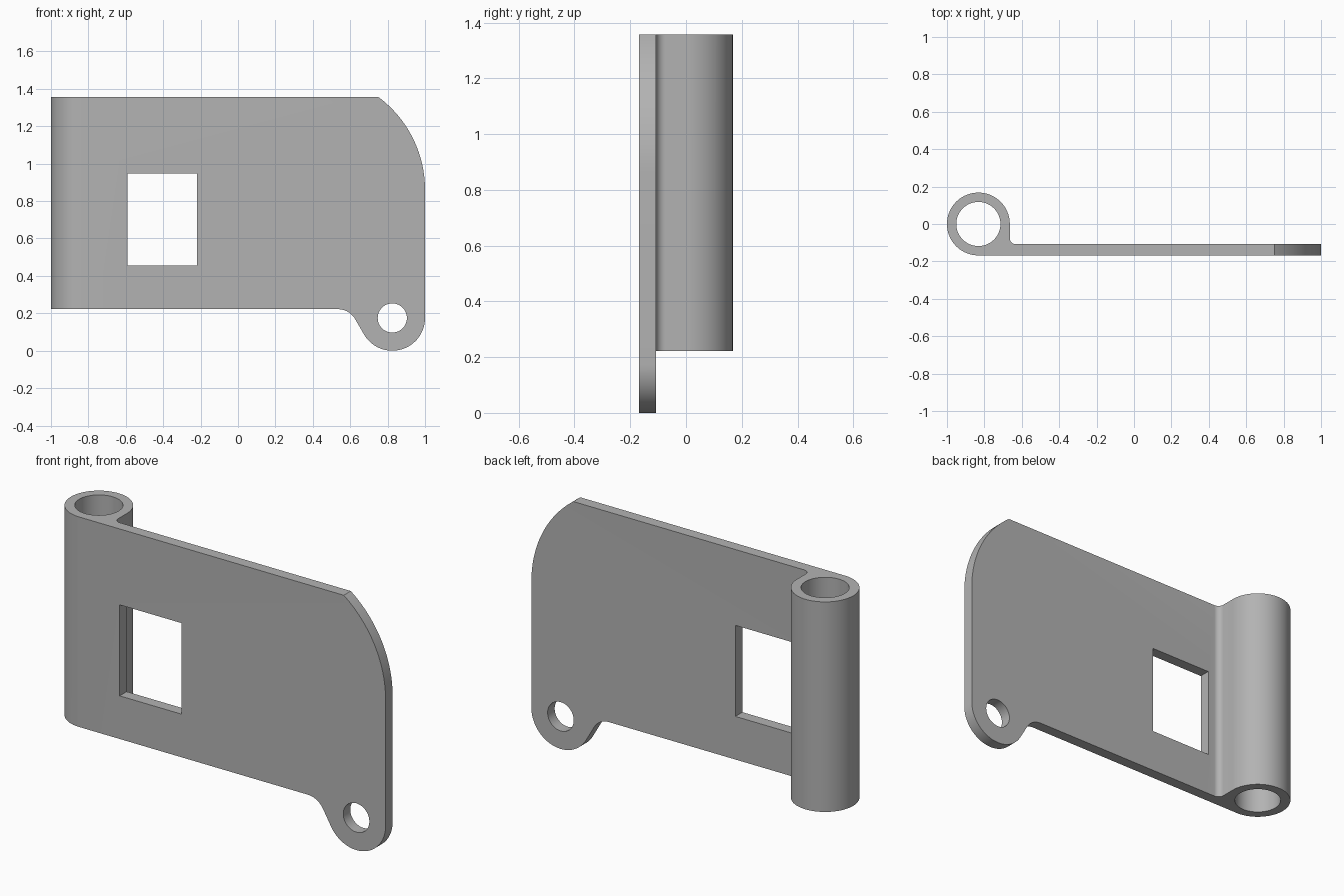
import bpy
import bmesh
from math import cos, sin, pi, radians

cube = bpy.data.objects.get("Cube")
if cube:
    bpy.data.objects.remove(cube, do_unlink=True)


def arc(cx, cy, r, start, end, steps):
    """Points on an arc, angles in degrees."""
    angles = [radians(start + (end - start) * i / steps) for i in range(steps + 1)]
    return [(cx + r * cos(a), cy + r * sin(a)) for a in angles]


def circle(cx, cy, r, steps):
    return arc(cx, cy, r, 0, 360, steps)[:-1]


def prism(name, loops, place, depth):
    """Fill an outline with holes and extrude it along depth."""
    bm = bmesh.new()
    edges = []
    for loop in loops:
        verts = [bm.verts.new(place(u, v)) for u, v in loop]
        edges += [bm.edges.new((a, b)) for a, b in zip(verts, verts[1:] + verts[:1])]
    bmesh.ops.triangle_fill(bm, edges=edges, use_beauty=True)
    out = bmesh.ops.extrude_face_region(bm, geom=bm.faces[:], use_keep_orig=True)
    moved = [g for g in out["geom"] if isinstance(g, bmesh.types.BMVert)]
    bmesh.ops.translate(bm, verts=moved, vec=depth)
    bmesh.ops.recalc_face_normals(bm, faces=bm.faces[:])
    mesh = bpy.data.meshes.new(name)
    bm.to_mesh(mesh)
    bm.free()
    obj = bpy.data.objects.new(name, mesh)
    bpy.context.collection.objects.link(obj)
    return obj


# Plan section: rolled barrel running into the flat leaf
BARREL_X, BARREL_R, LEAF_BACK, FILLET = -0.832, 0.168, -0.108, 0.033
plan = arc(BARREL_X, 0, BARREL_R, 0, 270, 60)
plan += [(1.2, -BARREL_R), (1.2, LEAF_BACK)]
plan += arc(BARREL_X + BARREL_R + FILLET, LEAF_BACK + FILLET, FILLET, 270, 180, 10)
bore = circle(BARREL_X, 0, 0.118, 64)
leaf = prism("hinge_leaf", [plan, bore], lambda u, v: (u, v, -0.2), (0, 0, 1.8))

# Front outline: rounded top corner, lug with hole, and a window
TOP, BOTTOM, LUG = 1.357, 0.222, (0.825, 0.175)
outline = [(-1.2, BOTTOM)]
outline += arc(0.535, BOTTOM - 0.105, 0.105, 90, 30, 14)
outline += arc(*LUG, 0.175, 210, 360, 36)
outline += arc(0.381, 0.86, 0.619, 0, 53.4, 28)[:-1]
outline += [(0.75, TOP), (-1.2, TOP)]
lug_hole = circle(*LUG, 0.078, 48)
window = [(-0.59, 0.455), (-0.22, 0.455), (-0.22, 0.947), (-0.59, 0.947)]
cutter = prism("outline_cutter", [outline, lug_hole, window],
               lambda u, v: (u, -0.4, v), (0, 0.8, 0))
cutter.hide_render = True

# Keep only what lies inside both shapes
mod = leaf.modifiers.new("Outline", 'BOOLEAN')
mod.operation = 'INTERSECT'
mod.solver = 'EXACT'
mod.object = cutter
for o in bpy.context.selected_objects:
    o.select_set(False)
leaf.select_set(True)
bpy.context.view_layer.objects.active = leaf
bpy.ops.object.modifier_apply(modifier=mod.name)
bpy.data.objects.remove(cutter, do_unlink=True)

# Plain grey metal
grey = bpy.data.materials.new("plain_grey")
grey.use_nodes = True
colour = (0.45, 0.45, 0.45, 1)
grey.diffuse_color = colour
grey.node_tree.nodes["Principled BSDF"].inputs["Base Color"].default_value = colour
leaf.data.materials.clear()
leaf.data.materials.append(grey)
bpy.ops.object.shade_smooth_by_angle(angle=radians(30))
